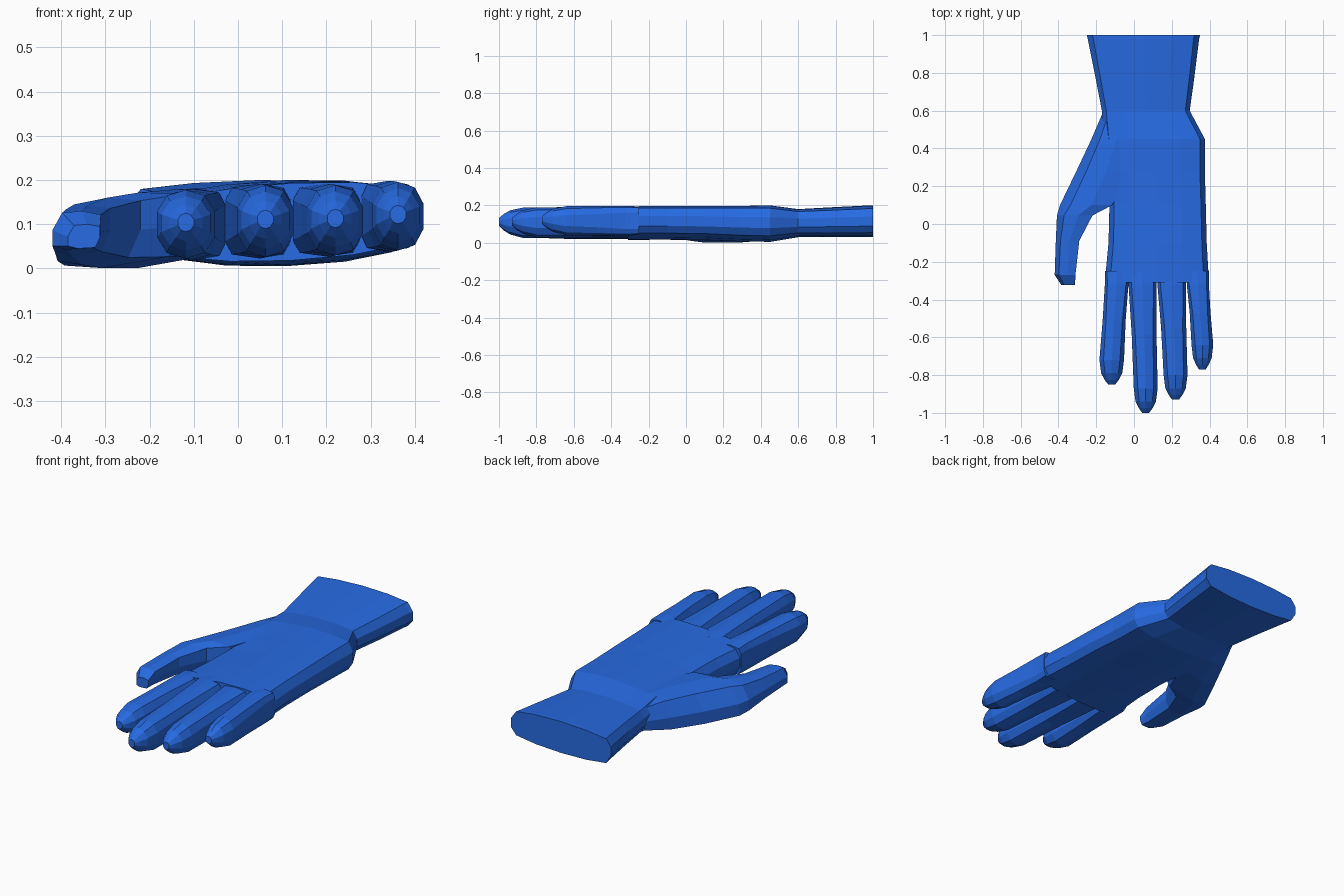
import bpy, bmesh, math

cube = bpy.data.objects.get("Cube")
if cube:
    bpy.data.objects.remove(cube, do_unlink=True)

blue = bpy.data.materials.new("glove blue")
blue.use_nodes = True
BLUE = (0.02, 0.145, 0.76, 1.0)
blue.diffuse_color = BLUE
blue.node_tree.nodes["Principled BSDF"].inputs["Base Color"].default_value = BLUE


def loft(name, rings):
    """Skin a list of closed rings and cap both ends."""
    bm = bmesh.new()
    loops = [[bm.verts.new(p) for p in ring] for ring in rings]
    n = len(loops[0])
    for a, b in zip(loops, loops[1:]):
        for i in range(n):
            j = (i + 1) % n
            bm.faces.new((a[i], a[j], b[j], b[i]))
    bm.faces.new(loops[0])
    bm.faces.new(loops[-1])
    bmesh.ops.recalc_face_normals(bm, faces=bm.faces)
    mesh = bpy.data.meshes.new(name)
    bm.to_mesh(mesh)
    bm.free()
    mesh.materials.append(blue)
    obj = bpy.data.objects.new(name, mesh)
    bpy.context.collection.objects.link(obj)
    return obj


def profile_ring(profile, y, x0, x1, z0, z1, tilt=0.0):
    """Fit a unit profile into a box, raised towards +x by the tilt."""
    return [(x0 + u * (x1 - x0), y, z0 + v * (z1 - z0) + tilt * (u - 0.5))
            for u, v in profile]


def finger_ring(y, cx, cz, rx, rz, power):
    """Ten-sided ring; a lower power makes it boxier."""
    ring = []
    for i in range(10):
        a = math.radians(90 + 36 * i)
        c, s = math.cos(a), math.sin(a)
        ring.append((cx + rx * math.copysign(abs(c) ** power, c), y,
                     cz + rz * math.copysign(abs(s) ** power, s)))
    return ring


# Palm, wrist and flared cuff
HAND = [(0, .38), (0, .65), (.05, .88), (.25, .96), (.5, 1), (.75, .98), (.95, .9),
        (1, .65), (1, .35), (.95, .14), (.75, .04), (.5, 0), (.25, .02), (.05, .1)]
palm_sections = [  # y, left x, right x, bottom z, top z, tilt
    (1.00, -.25, .35, .03, .20, 0),
    (.98, -.245, .345, .03, .20, 0),
    (.78, -.205, .32, .03, .19, 0),
    (.60, -.17, .295, .03, .18, .005),
    (.45, -.16, .375, .005, .20, .01),
    (.28, -.15, .375, .008, .197, .015),
    (.10, -.13, .38, .015, .195, .02),
    (-.10, -.135, .385, .018, .195, .02),
    (-.31, -.155, .397, .018, .193, .022),
]
loft("palm_and_cuff", [profile_ring(HAND, *s) for s in palm_sections])

# Fingers: root centre and half width, tip centre and half width, heights, tip y
fingers = {
    "index_finger":  (-.092, .064, -.118, .068, .100, .080, -.85),
    "middle_finger": (.045, .076, .062, .066, .107, .084, -1.0),
    "ring_finger":   (.200, .078, .220, .066, .109, .082, -.93),
    "little_finger": (.338, .060, .362, .060, .118, .080, -.77),
}
for name, (xr, wr, xt, wt, cz, rz, tip) in fingers.items():
    mid = (xr + xt) / 2
    loft(name, [
        finger_ring(-.25, xr, cz, wr, rz - .004, .45),
        finger_ring(-.32, xr, cz, wr, rz, .5),
        finger_ring((tip - .17) / 2, mid, cz, (wr + wt) / 2 - .003, rz, .7),
        finger_ring(tip + .13, xt, cz, wt, rz * .97, .85),
        finger_ring(tip + .06, xt, cz + .002, wt * .86, rz * .77, .95),
        finger_ring(tip + .025, xt, cz + .003, wt * .58, rz * .52, 1),
        finger_ring(tip, xt, cz + .004, .019, .021, 1),
    ])

# Thumb, spreading out of the palm and ending bluntly
THUMB = [(0, .1), (0, .5), (.2, .95), (.6, 1), (1, .9), (1, .45), (.85, .04), (.3, 0)]
thumb_sections = [  # y, outer x, inner x, bottom z, top z, tilt
    (.59, -.165, .00, .045, .165, .01),
    (.45, -.225, .00, .02, .178, .03),
    (.28, -.305, -.04, .008, .175, .035),
    (.10, -.392, -.115, .008, .168, .035),
    (.045, -.408, -.22, .012, .158, .02),
    (-.09, -.414, -.29, .03, .142, .01),
    (-.27, -.42, -.31, .042, .13, 0),
    (-.322, -.385, -.312, .045, .10, 0),
]
loft("thumb", [profile_ring(THUMB, *s) for s in thumb_sections])
